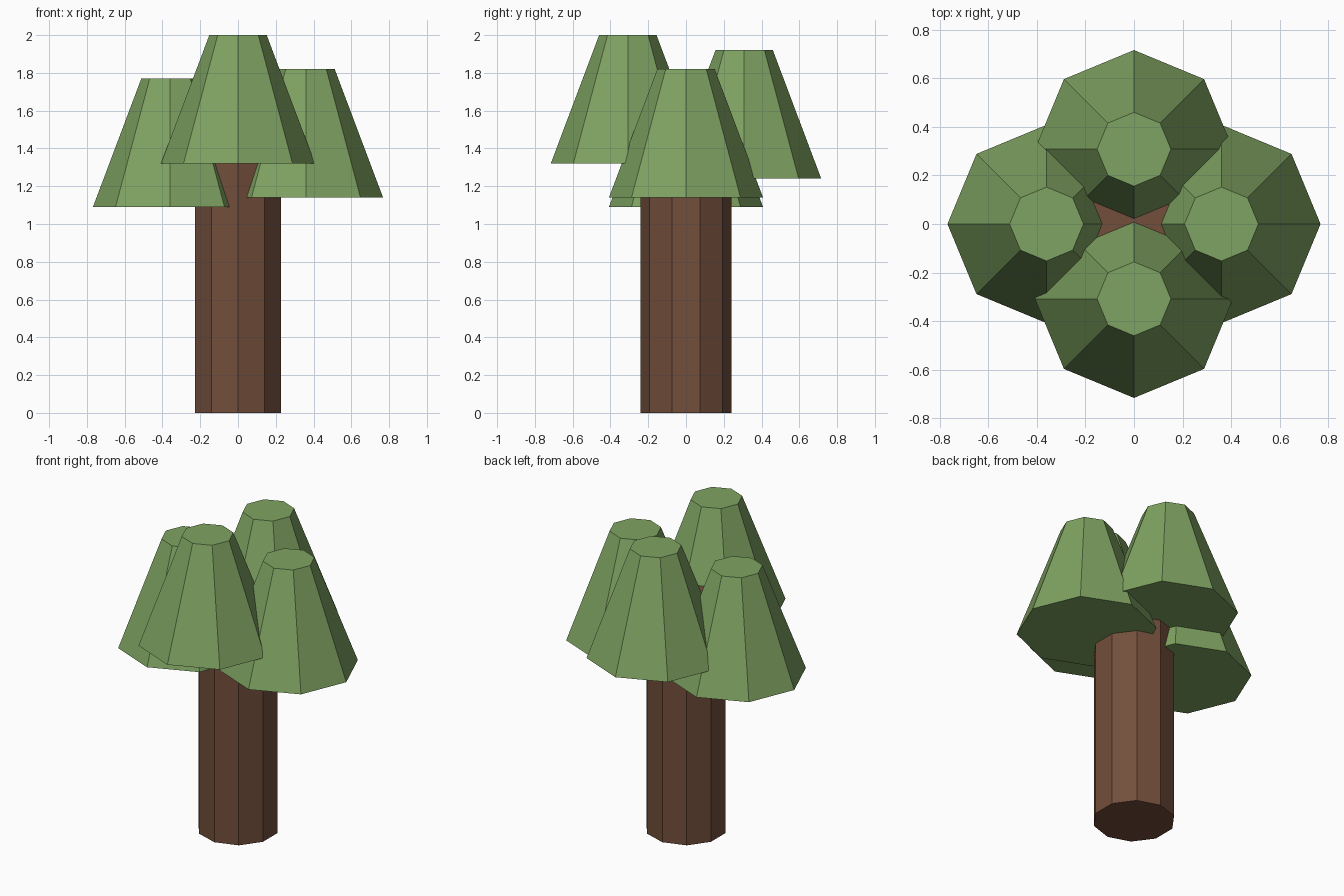
import bpy

if "Cube" in bpy.data.objects:
    bpy.data.objects.remove(bpy.data.objects["Cube"])


def material(name, rgb):
    m = bpy.data.materials.new(name)
    m.diffuse_color = (*rgb, 1.0)
    m.use_nodes = True
    m.node_tree.nodes["Principled BSDF"].inputs["Base Color"].default_value = m.diffuse_color
    return m


bark = material("bark brown", (0.168, 0.077, 0.043))
leaf = material("leaf green", (0.212, 0.366, 0.122))


def frustum(name, sides, r_bottom, r_top, x, y, z0, z1, mat):
    """Flat-shaded tapered prism standing between heights z0 and z1."""
    bpy.ops.mesh.primitive_cone_add(
        vertices=sides, radius1=r_bottom, radius2=r_top,
        depth=z1 - z0, location=(x, y, (z0 + z1) / 2))
    ob = bpy.context.object
    ob.name = name
    ob.data.materials.append(mat)
    return ob


# Ten-sided trunk, its top hidden between the foliage clumps
frustum("trunk", 10, 0.24, 0.24, 0, 0, 0, 1.565, bark)

# Four equal eight-sided foliage clumps at different heights
clumps = {
    "front": (0, -0.308, 1.32),
    "back": (0, 0.308, 1.24),
    "left": (-0.36, 0, 1.09),
    "right": (0.36, 0, 1.14),
}
for side, (x, y, z) in clumps.items():
    frustum(side + "_foliage", 8, 0.408, 0.152, x, y, z, z + 0.68, leaf)
